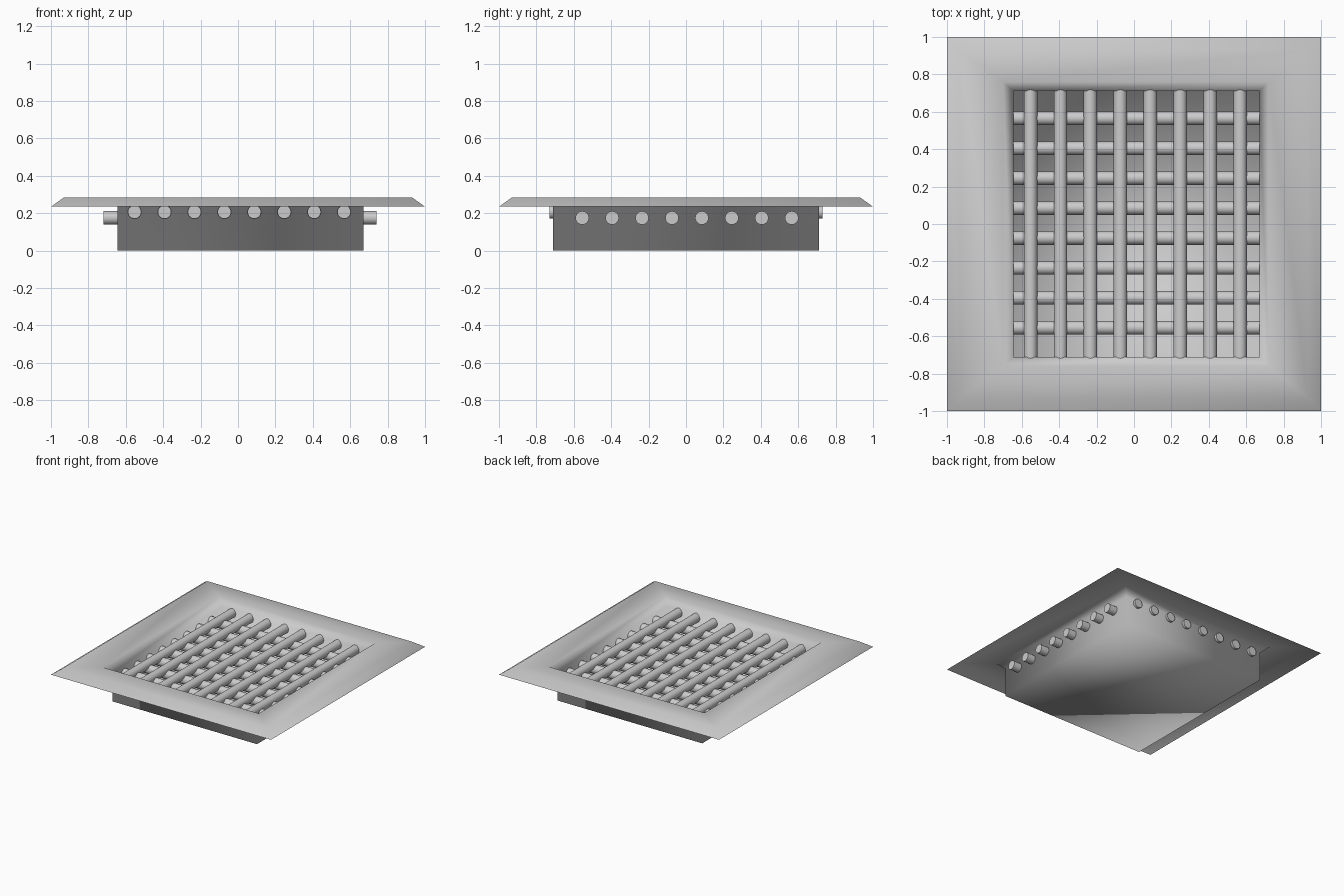
import bpy, bmesh
from math import pi

if "Cube" in bpy.data.objects:
    bpy.data.objects.remove(bpy.data.objects["Cube"])

# Drain pan: one open sheet made of rectangular rings (x0, x1, y half, z)
rings = [
    (-1.0, 1.0, 1.0, 0.235),      # outer rim
    (-0.93, 0.93, 0.93, 0.285),   # top of outer bevel
    (-0.70, 0.72, 0.76, 0.285),   # inner edge of flat border
    (-0.645, 0.67, 0.71, 0.235),  # throat of the opening
    (-0.645, 0.67, 0.71, 0.0),    # floor of the box
]
bm = bmesh.new()
loops = []
for x0, x1, y, z in rings:
    loops.append([bm.verts.new(p) for p in
                  ((x0, -y, z), (x1, -y, z), (x1, y, z), (x0, y, z))])
for a, b in zip(loops, loops[1:]):
    for i in range(4):
        j = (i + 1) % 4
        bm.faces.new((a[i], a[j], b[j], b[i]))
bm.faces.new(loops[-1])
for f in bm.faces:
    f.smooth = True
mesh = bpy.data.meshes.new("drain_pan")
bm.to_mesh(mesh)
bm.free()
pan = bpy.data.objects.new("drain_pan", mesh)
bpy.context.collection.objects.link(pan)


def bar(name, location, length, rotation):
    """Round grate bar with crisp end caps."""
    bpy.ops.mesh.primitive_cylinder_add(vertices=32, radius=0.036, depth=length,
                                        location=location, rotation=rotation)
    bpy.context.object.name = name
    bpy.ops.object.shade_smooth_by_angle()


# Grate: lower bars run side to side, upper bars run front to back
for i in range(8):
    step = 0.16 * i
    bar("cross_bar", (0.01, -0.555 + step, 0.175), 1.46, (0, pi / 2, 0))
    bar("long_bar", (-0.553 + step, 0, 0.207), 1.46, (pi / 2, 0, 0))
